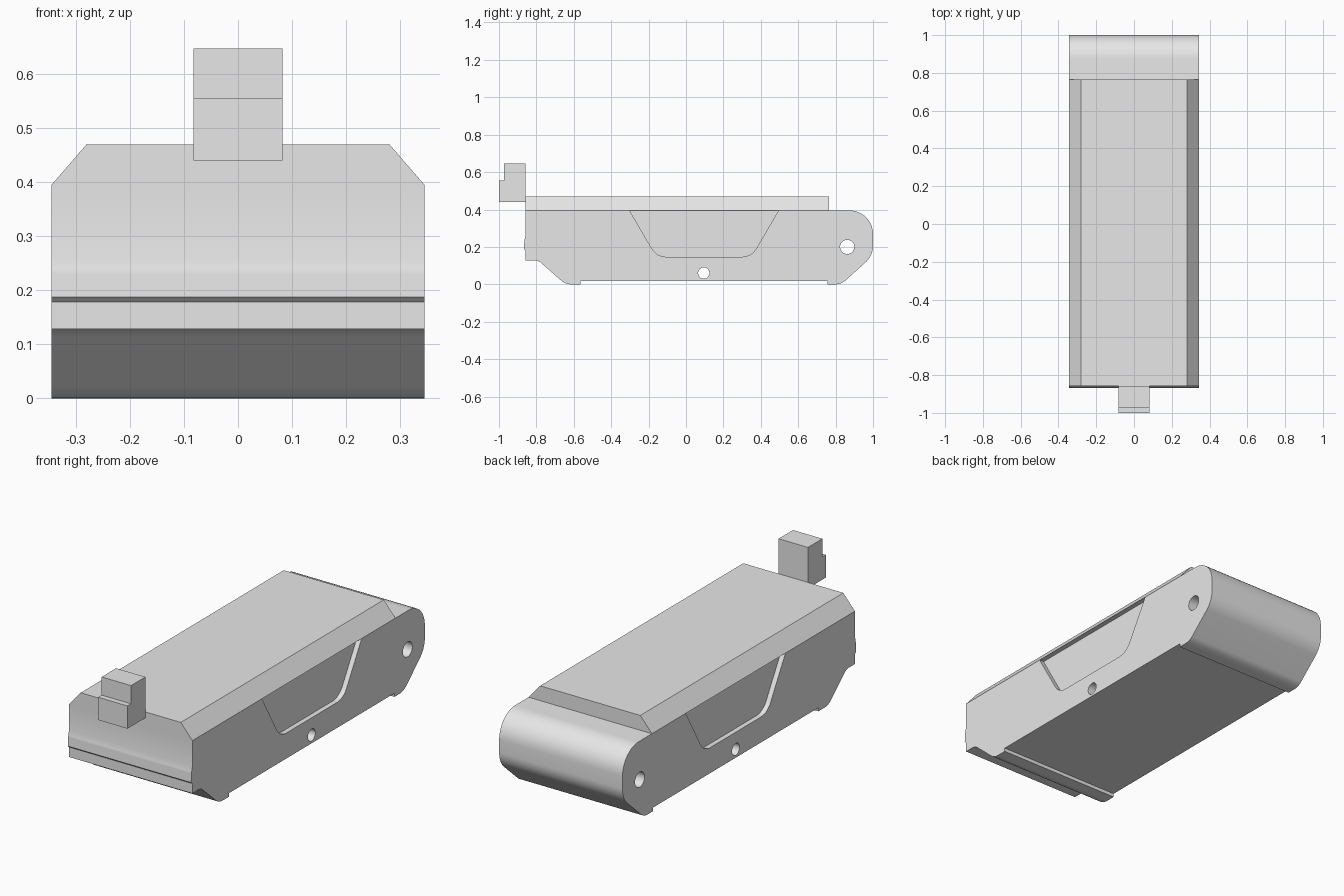
import bpy, bmesh, math
from mathutils import Vector, Matrix

cube = bpy.data.objects.get("Cube")
if cube:
    bpy.data.objects.remove(cube, do_unlink=True)

grey = bpy.data.materials.new("light grey")
grey.use_nodes = True
grey.diffuse_color = (0.8, 0.8, 0.8, 1)
grey.node_tree.nodes["Principled BSDF"].inputs["Base Color"].default_value = (0.8, 0.8, 0.8, 1)


def rounded(corners, steps=10):
    """Turn (u, v, radius) corners into an outline with true arcs."""
    out = []
    for i, (u, v, r) in enumerate(corners):
        p = Vector((u, v))
        if not r:
            out.append(p)
            continue
        a = (Vector(corners[i - 1][:2]) - p).normalized()
        b = (Vector(corners[(i + 1) % len(corners)][:2]) - p).normalized()
        half = a.angle(b) / 2
        centre = p + (a + b).normalized() * r / math.sin(half)
        start = p + a * r / math.tan(half) - centre
        end = p + b * r / math.tan(half) - centre
        turn = math.atan2(start.x * end.y - start.y * end.x, start.dot(end))
        for k in range(steps + 1):
            out.append(centre + Matrix.Rotation(turn * k / steps, 2) @ start)
    return out


def prism(name, outline, low, high, axis="x"):
    """Extrude an outline along x (outline in y, z) or y (outline in x, z)."""
    def place(p, d):
        return (d, p[0], p[1]) if axis == "x" else (p[0], d, p[1])
    bm = bmesh.new()
    face = bm.faces.new([bm.verts.new(place(p, low)) for p in outline])
    grown = bmesh.ops.extrude_face_region(bm, geom=[face])["geom"]
    shift = Vector(place((0, 0), high - low))
    bmesh.ops.translate(bm, vec=shift,
                        verts=[g for g in grown if isinstance(g, bmesh.types.BMVert)])
    bmesh.ops.recalc_face_normals(bm, faces=bm.faces[:])
    mesh = bpy.data.meshes.new(name)
    bm.to_mesh(mesh)
    bm.free()
    mesh.materials.append(grey)
    obj = bpy.data.objects.new(name, mesh)
    bpy.context.collection.objects.link(obj)
    return obj


def select(obj):
    bpy.ops.object.select_all(action="DESELECT")
    obj.select_set(True)
    bpy.context.view_layer.objects.active = obj


def cut(obj, cutter):
    cutter.hide_render = True
    mod = obj.modifiers.new("cut", "BOOLEAN")
    mod.operation = "DIFFERENCE"
    mod.solver = "EXACT"
    mod.object = cutter
    select(obj)
    bpy.ops.object.modifier_apply(modifier=mod.name)
    bpy.data.objects.remove(cutter, do_unlink=True)


def circle(y, z, r, n=32):
    return [(y + r * math.cos(math.tau * k / n), z + r * math.sin(math.tau * k / n))
            for k in range(n)]


W = 0.345        # half width
FRONT = -0.857   # front face
SEAM = 0.395     # height where the lid meets the body

# Body: side profile with rounded back, stepped underside and front ridge
body = prism("body", rounded([
    (FRONT, SEAM, 0), (FRONT, 0.265, 0), (-0.864, 0.235, 0.05), (-0.867, 0.187, 0),
    (FRONT, 0.178, 0), (FRONT, 0.128, 0), (-0.79, 0.128, 0.05), (-0.645, 0, 0.08),
    (-0.565, 0, 0), (-0.565, 0.018, 0), (0.757, 0.018, 0), (0.757, 0, 0),
    (0.83, 0, 0.08), (1, 0.153, 0.12), (1, SEAM, 0.126)]), -W, W)

# Side recesses, open up to the lid
recess = rounded([(-0.334, 0.45, 0), (-0.157, 0.147, 0.09),
                  (0.35, 0.147, 0.09), (0.527, 0.45, 0)])
for side in (-1, 1):
    cut(body, prism("recess_cutter", recess, side * (W - 0.025), side * (W + 0.1)))

# Cross holes
for y, z, r in ((0.862, 0.2, 0.038), (0.095, 0.06, 0.03)):
    cut(body, prism("hole_cutter", circle(y, z, r), -W - 0.1, W + 0.1))

select(body)
bpy.ops.object.shade_smooth_by_angle(angle=math.radians(25))

# Lid with chamfered long edges
prism("lid", [(-W, SEAM), (W, SEAM), (0.28, 0.47), (-0.28, 0.47)], FRONT, 0.765, "y")

# Stepped latch at the front
prism("front_latch", [(-1, 0.44), (FRONT, 0.44), (FRONT, 0.647), (-0.972, 0.647),
                      (-0.972, 0.555), (-1, 0.555)], -0.082, 0.082)
